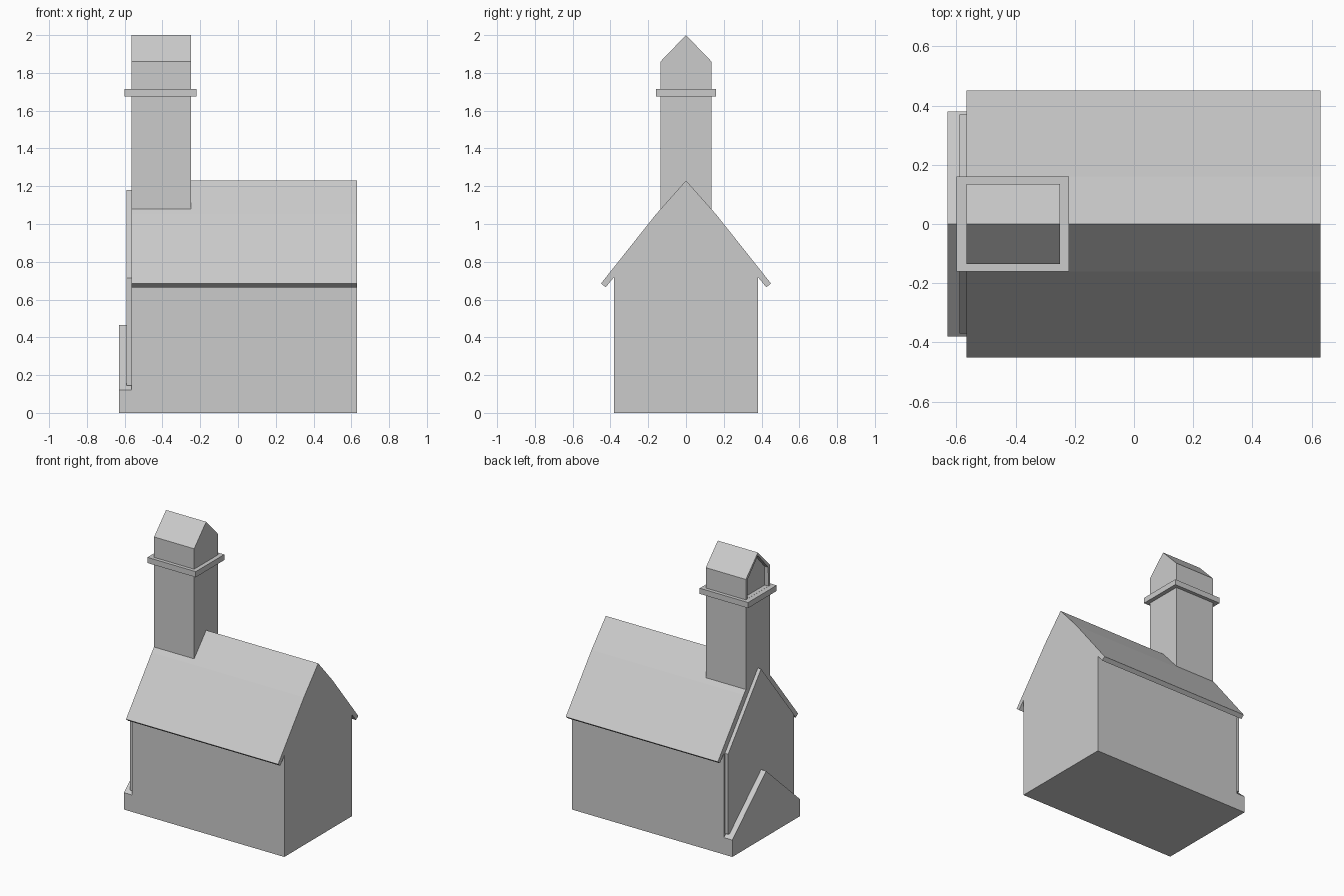
import bpy, bmesh

if "Cube" in bpy.data.objects:
    bpy.data.objects.remove(bpy.data.objects["Cube"])


def prism(name, half, x0, x1, recess=None):
    """Extrude a mirrored (y, z) outline along x; half runs bottom to top on +y."""
    pts = half + [(-y, z) for y, z in reversed(half) if y > 0]
    bm = bmesh.new()
    a = [bm.verts.new((x0, y, z)) for y, z in pts]
    b = [bm.verts.new((x1, y, z)) for y, z in pts]
    end = bm.faces.new(a)
    bm.faces.new(b)
    n = len(pts)
    for i in range(n):
        j = (i + 1) % n
        bm.faces.new((a[i], a[j], b[j], b[i]))
    bmesh.ops.recalc_face_normals(bm, faces=bm.faces)
    if recess:
        # sunken opening in the -x end
        rim, depth = recess
        bmesh.ops.inset_region(bm, faces=[end], thickness=rim)
        inner = bmesh.ops.extrude_face_region(bm, geom=[end])
        verts = [v for v in inner["geom"] if isinstance(v, bmesh.types.BMVert)]
        bmesh.ops.translate(bm, verts=verts, vec=(depth, 0, 0))
        if end.is_valid:
            bm.faces.remove(end)
    me = bpy.data.meshes.new(name)
    bm.to_mesh(me)
    bm.free()
    ob = bpy.data.objects.new(name, me)
    bpy.context.collection.objects.link(ob)
    return ob


# Hall with roof and overhanging eaves in one outline
prism("hall", [(0.38, 0), (0.38, 0.72), (0.425, 0.665), (0.45, 0.685),
               (0.16, 1.05), (0, 1.23)], -0.565, 0.63)

# Raised gable panel on the entrance end
prism("gable_panel", [(0.37, 0.145), (0.37, 0.715), (0, 1.18)], -0.59, -0.56)

# Low pointed plinth at the foot of the entrance end
prism("entrance_plinth", [(0.38, 0), (0.38, 0.12), (0, 0.465)], -0.63, -0.56)

# Bell tower: shaft, collar and gabled belfry with an opening
prism("tower_shaft", [(0.135, 1.05), (0.135, 1.70)], -0.565, -0.25)
prism("tower_collar", [(0.16, 1.675), (0.16, 1.715)], -0.60, -0.22)
prism("belfry", [(0.135, 1.70), (0.135, 1.86), (0, 2.0)], -0.565, -0.25,
      recess=(0.022, 0.03))
